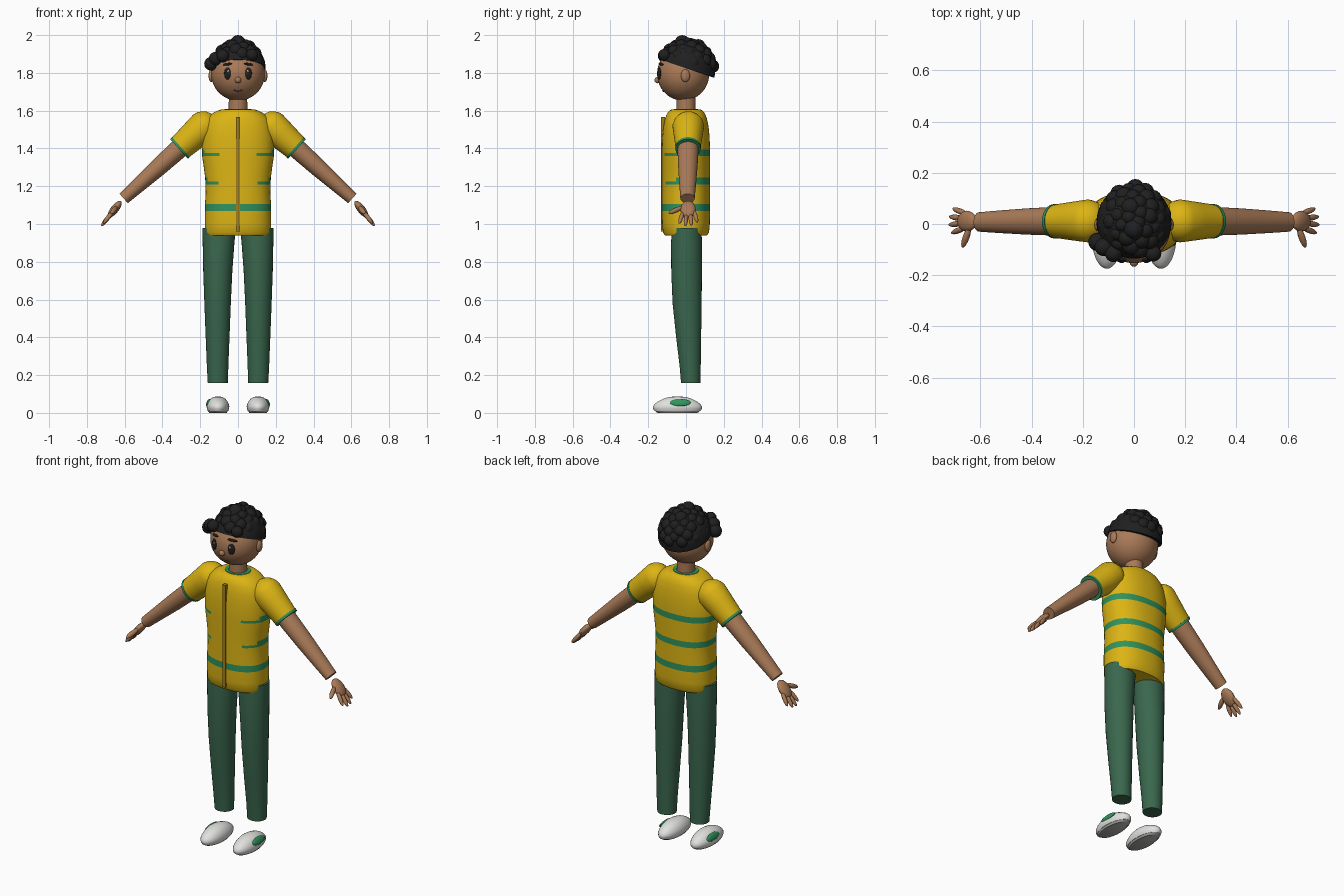
import bpy, bmesh, math, random
from mathutils import Matrix, Vector

if "Cube" in bpy.data.objects:
    bpy.data.objects.remove(bpy.data.objects["Cube"])

random.seed(4)


def material(name, r, g, b):
    m = bpy.data.materials.new(name)
    m.diffuse_color = (r, g, b, 1)
    m.use_nodes = True
    m.node_tree.nodes["Principled BSDF"].inputs["Base Color"].default_value = m.diffuse_color
    return m


YELLOW = material("jersey yellow", .72, .46, .007)
GREEN = material("stripe green", .03, .29, .11)
PANTS = material("trouser green", .042, .135, .075)
SKIN = material("skin brown", .40, .195, .095)
HAIR = material("hair black", .014, .014, .014)
WHITE = material("shoe white", .75, .75, .73)
ZIP = material("zip ochre", .36, .21, .01)
LIP = material("lip brown", .19, .085, .05)
SOLE = material("sole grey", .42, .42, .41)


def finish(name, bm, mats, matrix=None, rule=None):
    """Turn a bmesh into a smooth object; rule picks the material of each face."""
    if matrix:
        bm.transform(matrix)
    bmesh.ops.recalc_face_normals(bm, faces=bm.faces)
    if rule:
        for f in bm.faces:
            f.material_index = rule(f.calc_center_median())
    me = bpy.data.meshes.new(name)
    bm.to_mesh(me)
    bm.free()
    for m in mats:
        me.materials.append(m)
    me.shade_smooth()
    me.set_sharp_from_angle(angle=math.radians(40))
    ob = bpy.data.objects.new(name, me)
    bpy.context.collection.objects.link(ob)
    return ob


def loft(name, rings, mats, matrix=None, n=32, power=2.0, rule=None):
    """Skin over (cx, cy, z, rx, ry) rings, closed at both ends."""
    bm = bmesh.new()
    loops = []
    for cx, cy, z, rx, ry in rings:
        loop = []
        for i in range(n):
            c, s = math.cos(math.tau * i / n), math.sin(math.tau * i / n)
            x = math.copysign(abs(c) ** (2 / power), c)
            y = math.copysign(abs(s) ** (2 / power), s)
            loop.append(bm.verts.new((cx + rx * x, cy + ry * y, z)))
        loops.append(loop)
    for a, b in zip(loops, loops[1:]):
        for i in range(n):
            j = (i + 1) % n
            bm.faces.new((a[i], a[j], b[j], b[i]))
    bm.faces.new(loops[0])
    bm.faces.new(loops[-1])
    return finish(name, bm, mats, matrix, rule)


def add_ball(bm, loc, radii, rot=None, seg=16):
    m = Matrix.Translation(loc) @ (rot or Matrix()) @ Matrix.Diagonal((*radii, 1))
    bmesh.ops.create_uvsphere(bm, u_segments=seg, v_segments=seg // 2 + 2, radius=1, matrix=m)


def ball(name, loc, radii, mat, rot=None, matrix=None, seg=16):
    bm = bmesh.new()
    add_ball(bm, loc, radii, rot, seg)
    return finish(name, bm, [mat], matrix)


def frame(origin, direction):
    """Local z runs along the limb, local x along world y."""
    z = Vector(direction).normalized()
    x = Vector((0, 1, 0))
    return Matrix.Translation(origin) @ Matrix((x, z.cross(x), z)).transposed().to_4x4()


# Jersey with a full low stripe and two stripes that fade out at the front
def jersey_rule(c):
    if 1.068 < c.z < 1.105:
        return 1
    for low in (1.21, 1.36):
        if low < c.z < low + .015:
            return int(c.y > 0 or abs(c.x) > .105)
        if low + .015 < c.z < low + .035:
            return int(c.y > -.05)
    return 0


profile = [(.94, .170, .112), (.955, .176, .122), (1.0, .176, .126), (1.068, .176, .127),
           (1.105, .175, .127), (1.16, .171, .127), (1.21, .172, .127), (1.225, .173, .127),
           (1.245, .174, .127), (1.30, .181, .127), (1.36, .190, .127), (1.375, .191, .127),
           (1.395, .192, .127), (1.46, .190, .125), (1.52, .180, .119), (1.56, .162, .110),
           (1.585, .136, .100), (1.60, .108, .088), (1.607, .085, .075)]
loft("jersey", [(0, 0, z, rx, ry) for z, rx, ry in profile], [YELLOW, GREEN],
     n=64, power=2.25, rule=jersey_rule)
loft("collar_lining", [(0, 0, 1.60, .075, .066), (0, 0, 1.609, .072, .064)], [GREEN])

# Zip strip following the chest
bm = bmesh.new()
bmesh.ops.create_cube(bm, size=1, matrix=Matrix.Translation((0, -.122, 1.263))
                      @ Matrix.Diagonal((.02, .022, .605, 1)))
finish("zip", bm, [ZIP])

# Neck and head
loft("neck", [(0, 0, 1.59, .05, .05), (0, 0, 1.70, .048, .05)], [SKIN])
HC, HR = Vector((0, -.015, 1.795)), Vector((.142, .138, .142))
ball("head", HC, HR, SKIN, seg=40)


def face_point(x, z, lift=0):
    k = 1 - (x / HR.x) ** 2 - ((z - HC.z) / HR.z) ** 2
    return Vector((x, HC.y - HR.y * math.sqrt(k) - lift, z))


ball("nose", face_point(0, 1.762), (.017, .018, .017), SKIN)
for i in range(-2, 3):
    ball("mouth", face_point(i * .009, 1.703 + .0012 * i * i), (.007, .004, .004), LIP, seg=8)

for s, side in ((1, "left"), (-1, "right")):
    mirror = Matrix.Diagonal((s, 1, 1, 1))

    # Face details and ears
    turn = Matrix.Rotation(math.radians(24), 4, 'Z')
    ball(side + "_eye", face_point(.056, 1.797), (.019, .008, .032), HAIR, turn, mirror)
    ball(side + "_eye_glint", face_point(.052, 1.808, .007), (.005, .003, .007), WHITE, turn, mirror, 8)
    ball(side + "_brow", face_point(.056, 1.846), (.027, .008, .007), HAIR,
         turn @ Matrix.Rotation(math.radians(8), 4, 'Y'), mirror)
    ball(side + "_ear", (.142, -.003, 1.785), (.014, .024, .034), SKIN, None, mirror)

    # Sleeve, cuff and arm
    shoulder, wrist = Vector((.185, .012, 1.513)), Vector((.605, .008, 1.135))
    arm = mirror @ frame(shoulder, wrist - shoulder)
    dome = [(0, 0, -.084 * math.cos(a), .084 * math.sin(a), .084 * math.sin(a))
            for a in (.06, .3, .6, .9, 1.2, 1.5)]
    loft(side + "_sleeve", dome + [(0, 0, .06, .077, .078), (0, 0, .16, .066, .069)], [YELLOW], arm)
    loft(side + "_cuff", [(0, 0, .158, .068, .071), (0, 0, .172, .067, .070)], [GREEN], arm)
    reach = (wrist - shoulder).length
    loft(side + "_arm", [(0, 0, .10, .055, .052), (0, 0, .20, .055, .051), (0, 0, .32, .051, .047),
                         (0, 0, .46, .044, .039), (0, 0, reach, .038, .033)], [SKIN], arm)

    # Hand with four fingers and a thumb
    hand = mirror @ frame((.622, .008, 1.117), (.62, 0, -.78))
    bm = bmesh.new()
    add_ball(bm, (.003, 0, .05), (.041, .021, .055))
    for i, tip in enumerate((.148, .163, .160, .140)):
        spread = Matrix.Rotation((i - 1.5) * .16, 4, 'Y')
        add_ball(bm, (-.033 + i * .025, 0, tip - .045), (.0115, .012, .045), spread, 12)
    add_ball(bm, (-.060, 0, .055), (.013, .014, .046), Matrix.Rotation(-1.05, 4, 'Y'), 12)
    finish(side + "_hand", bm, [SKIN], hand)

    # Trouser leg
    loft(side + "_trouser_leg",
         [(.107, .025, .157, .053, .051), (.108, .022, .25, .057, .056), (.108, .014, .40, .063, .066),
          (.108, .006, .58, .070, .077), (.107, .003, .75, .077, .081), (.103, .003, .90, .084, .082),
          (.100, .003, .98, .089, .078)], [PANTS], mirror)

    # Shoe, sole and side badge
    loft(side + "_shoe", [(.106, -.045, z, rx, ry) for z, rx, ry in
                          ((.010, .054, .122), (.022, .059, .129), (.034, .060, .130),
                           (.048, .057, .120), (.062, .050, .101), (.074, .040, .077),
                           (.083, .026, .048), (.087, .008, .015))], [WHITE], mirror)
    loft(side + "_sole", [(.106, -.045, 0, .046, .105), (.106, -.045, .011, .053, .121)], [SOLE], mirror)
    ball(side + "_shoe_badge", (.156, -.030, .055), (.010, .056, .021), GREEN,
         Matrix.Rotation(math.radians(-26), 4, 'Y'), mirror, 24)

# Hair cap, trimmed along a line that drops toward the nape
CAP, CR = Vector((0, .006, 1.82)), Vector((.147, .150, .155))
line_point = Vector((0, -.14, 1.872))
line_up = Vector((0, .34, 1)).normalized()
bm = bmesh.new()
add_ball(bm, CAP, CR, seg=40)
cut = bmesh.ops.bisect_plane(bm, geom=bm.verts[:] + bm.edges[:] + bm.faces[:], plane_co=line_point,
                             plane_no=line_up, clear_inner=True)
bmesh.ops.holes_fill(bm, edges=[g for g in cut["geom_cut"] if isinstance(g, bmesh.types.BMEdge)])
finish("hair_cap", bm, [HAIR])

# Curls spread evenly over the crown, plus a few loose ones
bm = bmesh.new()
count = 110
for i in range(count):
    h = 1 - 2 * (i + .5) / count
    a = i * math.pi * (3 - math.sqrt(5))
    r = math.sqrt(1 - h * h)
    p = CAP + Vector((r * math.cos(a) * .115, r * math.sin(a) * .130, h * .138))
    if (p - line_point).dot(line_up) > .028 + .12 * max(0, p.y):
        size = random.uniform(.029, .038)
        add_ball(bm, p, (size, size, size), None, 14)
for x, y, z, size in ((0, -.02, 1.96, .04), (-.143, -.07, 1.848, .036), (-.118, -.09, 1.875, .036),
                      (-.08, -.115, 1.89, .034), (.005, .142, 1.835, .034), (.075, -.115, 1.895, .032)):
    add_ball(bm, (x, y, z), (size, size, size), None, 16)
finish("curls", bm, [HAIR])
